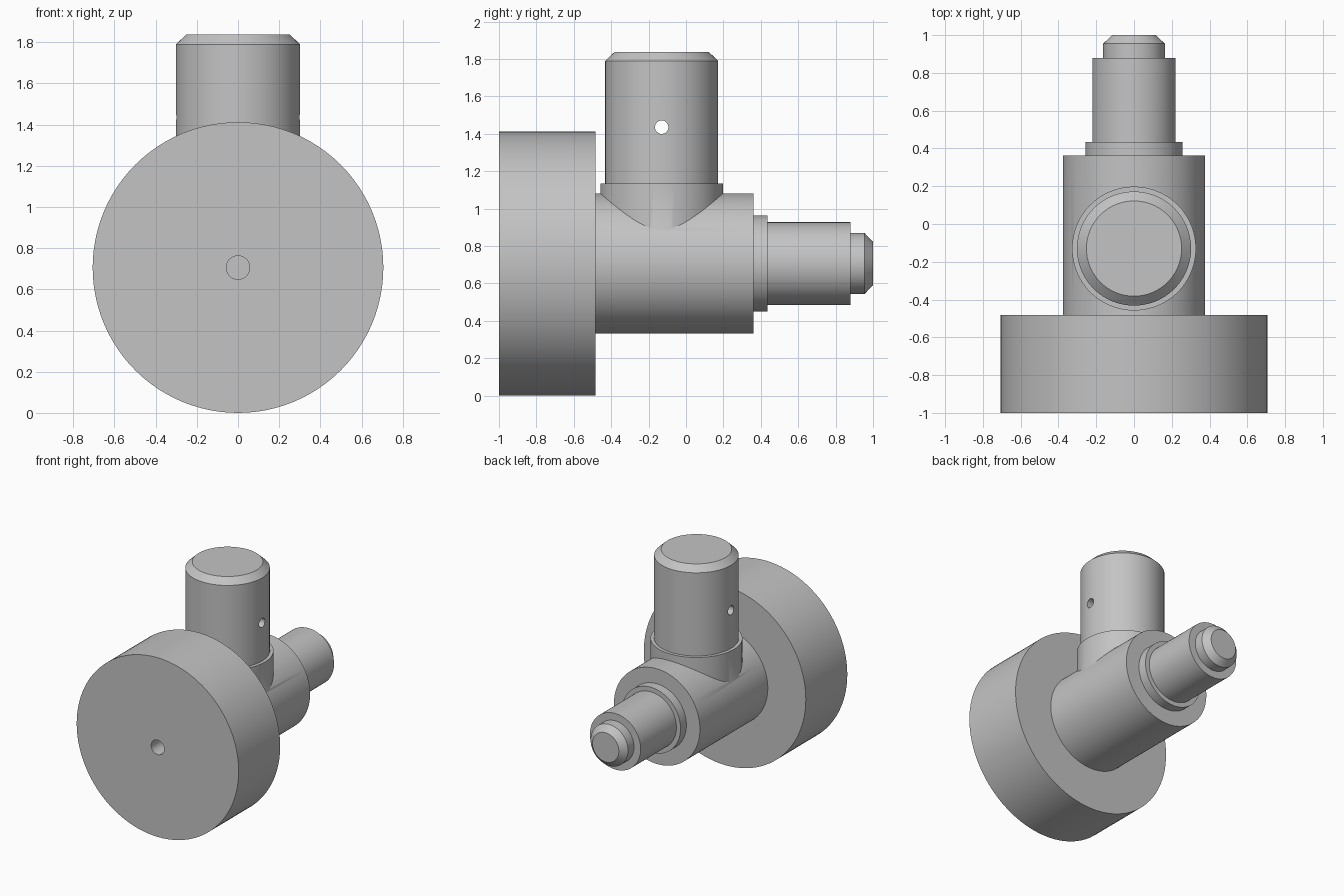
import bpy, math
from mathutils import Matrix, Vector

cube = bpy.data.objects.get("Cube")
if cube:
    bpy.data.objects.remove(cube, do_unlink=True)

SEGMENTS = 96
AXIS_Z = 0.706
POST_Y = -0.13

steel = bpy.data.materials.new("plain grey")
steel.use_nodes = True
grey = (0.55, 0.55, 0.55, 1)
steel.diffuse_color = grey
steel.node_tree.nodes["Principled BSDF"].inputs["Base Color"].default_value = grey


def lathe(name, profile, matrix, segments=SEGMENTS):
    """Revolve (radius, height) points about local z; both ends lie on the axis."""
    verts, faces, rings = [], [], []
    for r, h in profile:
        count = segments if r > 0 else 1
        rings.append(range(len(verts), len(verts) + count))
        for i in range(count):
            a = 2 * math.pi * i / segments
            verts.append(matrix @ Vector((r * math.cos(a), r * math.sin(a), h)))
    for low, high in zip(rings, rings[1:]):
        if len(low) == 1:
            faces.append(list(reversed(high)))
        elif len(high) == 1:
            faces.append(list(low))
        else:
            for i in range(segments):
                j = (i + 1) % segments
                faces.append((low[i], low[j], high[j], high[i]))
    # end points on the axis only mark flat caps, so they are left out
    last = len(verts) - 1
    verts = verts[1:last]
    faces = [[v - 1 for v in f] for f in faces]
    mesh = bpy.data.meshes.new(name)
    mesh.from_pydata(verts, [], faces)
    mesh.materials.append(steel)
    obj = bpy.data.objects.new(name, mesh)
    bpy.context.collection.objects.link(obj)
    return obj


def combine(target, other, operation):
    """Apply a boolean and discard the second solid."""
    mod = target.modifiers.new(operation.lower(), 'BOOLEAN')
    mod.operation, mod.solver, mod.object = operation, 'EXACT', other
    bpy.context.view_layer.objects.active = target
    bpy.ops.object.modifier_apply(modifier=mod.name)
    bpy.data.objects.remove(other, do_unlink=True)


along_y = Matrix.Translation((0, 0, AXIS_Z)) @ Matrix.Rotation(-math.pi / 2, 4, 'X')
along_x = Matrix.Translation((0, POST_Y, 1.435)) @ Matrix.Rotation(math.pi / 2, 4, 'Y')
upright = Matrix.Translation((0, POST_Y, 0))

# Front disc, barrel and stepped spindle, with a blind centre hole in the disc
body = lathe("stepped_shaft_with_post", [
    (0, -0.7), (0.057, -0.7), (0.057, -1), (0.706, -1), (0.706, -0.483),
    (0.375, -0.483), (0.375, 0.362), (0.257, 0.362), (0.257, 0.435),
    (0.221, 0.435), (0.221, 0.88), (0.163, 0.88), (0.163, 0.955),
    (0.115, 1), (0, 1)], along_y)

# Upright post with collar and chamfered top
post = lathe("post", [
    (0, 0.75), (0.328, 0.75), (0.328, 1.135), (0.302, 1.135),
    (0.302, 1.79), (0.252, 1.837), (0, 1.837)], upright)

# Cross hole through the post
drill = lathe("cross_hole", [(0, -0.5), (0.036, -0.5), (0.036, 0.5), (0, 0.5)], along_x, 32)
drill.hide_render = True
combine(post, drill, 'DIFFERENCE')
combine(body, post, 'UNION')

bpy.ops.object.select_all(action='DESELECT')
body.select_set(True)
bpy.context.view_layer.objects.active = body
bpy.ops.object.shade_smooth_by_angle(angle=math.radians(30))
